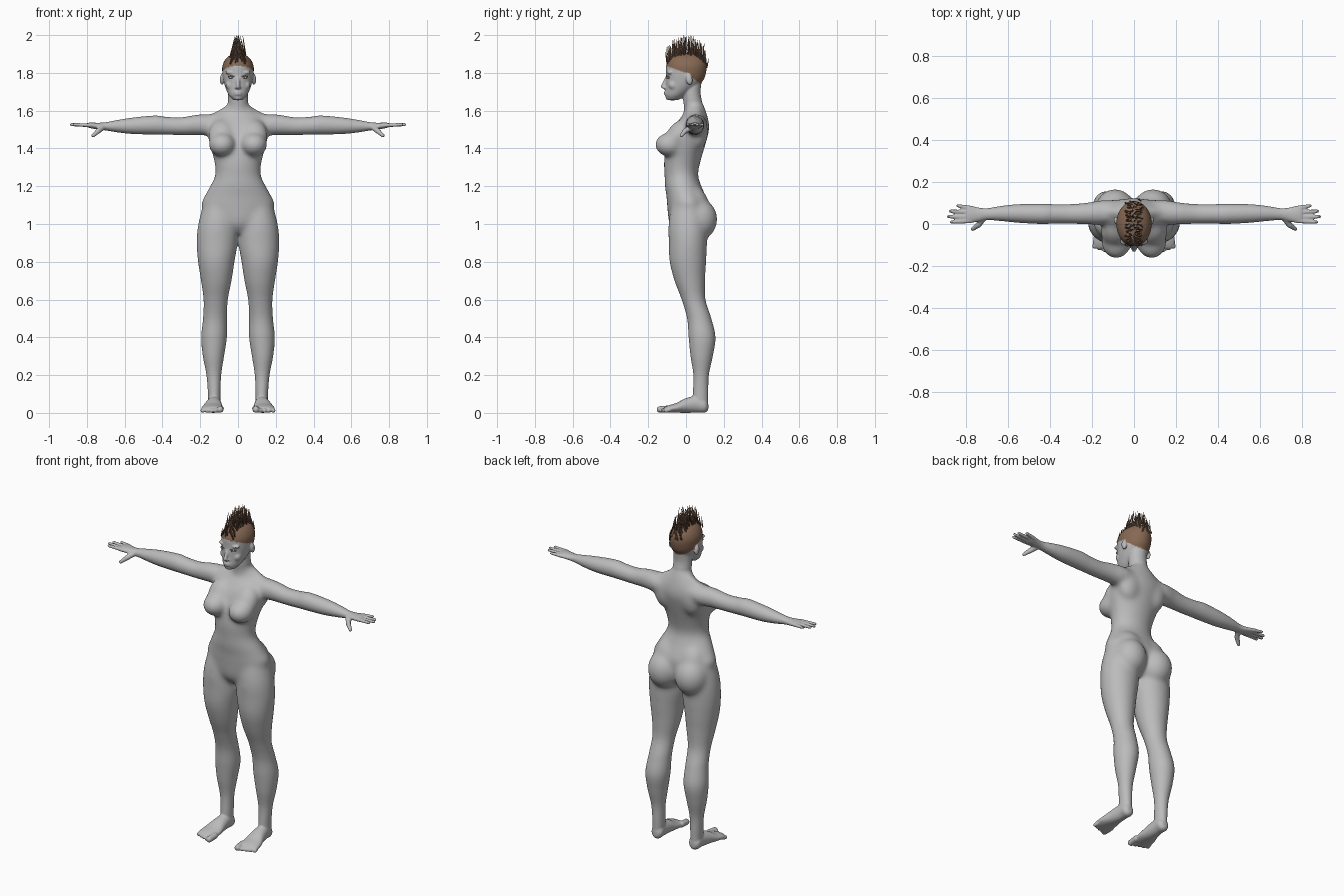
import bpy, bmesh, math, random
from mathutils import Vector, Matrix

if "Cube" in bpy.data.objects:
    bpy.data.objects.remove(bpy.data.objects["Cube"], do_unlink=True)


def material(name, colour):
    mat = bpy.data.materials.new(name)
    mat.use_nodes = True
    mat.diffuse_color = (*colour, 1)
    mat.node_tree.nodes["Principled BSDF"].inputs["Base Color"].default_value = (*colour, 1)
    return mat


skin = material("grey skin", (.5, .5, .5))
brown = material("brown hair", (.24, .14, .088))
eye_white = material("eye", (.55, .55, .53))


def blend(a, b, c, d, t):
    """Catmull-Rom value between b and c."""
    return b + .5 * t * (c - a + t * (2 * a - 5 * b + 4 * c - d + t * (3 * (b - c) + d - a)))


def loft(bm, axis, rows, sides=32, steps=5):
    """Smooth closed tube; each row is position, two centre values, two radii."""
    others = [i for i in range(3) if i != axis]
    stations = []
    for i in range(len(rows) - 1):
        quad = [rows[max(i - 1, 0)], rows[i], rows[i + 1], rows[min(i + 2, len(rows) - 1)]]
        for s in range(steps):
            stations.append([blend(*vals, s / steps) for vals in zip(*quad)])
    stations.append(rows[-1])
    rings = []
    for pos, u, v, ru, rv in stations:
        ring = []
        for k in range(sides):
            angle = math.tau * k / sides
            co = [0, 0, 0]
            co[axis] = pos
            co[others[0]] = u + ru * math.cos(angle)
            co[others[1]] = v + rv * math.sin(angle)
            ring.append(bm.verts.new(co))
        rings.append(ring)
    for low, high in zip(rings, rings[1:]):
        for k in range(sides):
            n = (k + 1) % sides
            bm.faces.new((low[k], low[n], high[n], high[k]))
    bm.faces.new(rings[0])
    bm.faces.new(rings[-1])


def ellipsoid(bm, centre, radii, tilt=0):
    place = Matrix.Translation(centre) @ Matrix.Rotation(tilt, 4, 'X') @ Matrix.Diagonal((*radii, 1))
    bmesh.ops.create_uvsphere(bm, u_segments=24, v_segments=16, radius=1, matrix=place)


def taper(bm, start, end, r_start, r_end, sides=12, rounded=True):
    """Tapered rod between two points, with round ends if asked."""
    start, end = Vector(start), Vector(end)
    line = end - start
    place = Matrix.Translation((start + end) / 2) @ line.to_track_quat('Z', 'Y').to_matrix().to_4x4()
    bmesh.ops.create_cone(bm, cap_ends=True, segments=sides, radius1=r_start,
                          radius2=r_end, depth=line.length, matrix=place)
    if rounded:
        ellipsoid(bm, start, [r_start] * 3)
        ellipsoid(bm, end, [r_end] * 3)


def mirror(bm):
    copy = bmesh.ops.duplicate(bm, geom=bm.verts[:] + bm.edges[:] + bm.faces[:])
    for item in copy["geom"]:
        if isinstance(item, bmesh.types.BMVert):
            item.co.x *= -1


def finish(name, bm, mats):
    bmesh.ops.recalc_face_normals(bm, faces=bm.faces)
    mesh = bpy.data.meshes.new(name)
    bm.to_mesh(mesh)
    bm.free()
    for mat in mats:
        mesh.materials.append(mat)
    for poly in mesh.polygons:
        poly.use_smooth = True
    obj = bpy.data.objects.new(name, mesh)
    bpy.context.collection.objects.link(obj)
    return obj


body = bmesh.new()

# Leg
loft(body, 2, [(1.12, .095, .01, .085, .085), (1, .108, .01, .103, .103), (.9, .111, .01, .109, .102),
               (.8, .115, .01, .097, .097), (.7, .115, .02, .081, .081), (.6, .118, .04, .064, .063),
               (.5, .122, .07, .063, .064), (.4, .127, .085, .068, .071), (.3, .13, .083, .056, .059),
               (.2, .128, .08, .039, .041), (.1, .126, .077, .033, .041), (.04, .126, .075, .032, .042)])
# Foot and toes
loft(body, 1, [(.118, .125, .034, .015, .02), (.1, .125, .039, .034, .038), (.06, .126, .046, .036, .045),
               (0, .13, .039, .045, .039), (-.05, .135, .027, .056, .026), (-.09, .138, .021, .057, .02),
               (-.115, .138, .016, .048, .014)])
for i in range(5):
    size = .018 if i == 0 else .012
    x = .092 + .023 * i
    taper(body, (x, -.09, size + .004), (x + .003, -.138 + .008 * i, size), size, size)

# Hip, buttock and chest masses
ellipsoid(body, (.09, .068, 1.025), (.096, .099, .11))
ellipsoid(body, (.075, .045, 1.09), (.09, .08, .12), .2)
ellipsoid(body, (.084, -.086, 1.42), (.072, .079, .064))
ellipsoid(body, (.084, -.045, 1.465), (.074, .06, .1), -.55)
# Shoulder blade, collar bone and neck slope
ellipsoid(body, (.085, .062, 1.49), (.075, .055, .1))
taper(body, (.015, -.01, 1.572), (.14, .03, 1.57), .008, .012)
taper(body, (.03, .058, 1.617), (.14, .055, 1.55), .026, .03)

# Arm and palm
loft(body, 0, [(.08, .06, 1.53, .05, .04), (.15, .055, 1.525, .06, .056), (.22, .05, 1.525, .053, .055),
               (.3, .048, 1.518, .047, .047), (.38, .048, 1.52, .046, .047), (.44, .048, 1.524, .048, .05),
               (.55, .05, 1.52, .044, .044), (.63, .05, 1.518, .036, .034), (.7, .047, 1.517, .028, .022),
               (.74, .045, 1.518, .034, .018), (.78, .046, 1.522, .042, .015), (.797, .046, 1.524, .038, .011)])
# Fingers and thumb
for i, reach in enumerate((.868, .882, .872, .838)):
    taper(body, (.78, .014 + .021 * i, 1.522), (reach, .009 + .026 * i, 1.526), .011, .0085)
taper(body, (.715, .03, 1.512), (.74, -.005, 1.492), .016, .014)
taper(body, (.74, -.005, 1.492), (.767, -.024, 1.468), .014, .01)

# Ear, brow and cheek
ellipsoid(body, (.085, .017, 1.765), (.011, .018, .03), .2)
ellipsoid(body, (.036, -.084, 1.802), (.032, .018, .01))
ellipsoid(body, (.042, -.066, 1.735), (.024, .027, .026))
mirror(body)

# Torso, neck and head
loft(body, 2, [(.95, 0, .01, .05, .06), (1, 0, .01, .15, .098), (1.1, 0, .01, .194, .11),
               (1.15, 0, 0, .176, .104), (1.2, 0, -.015, .149, .097), (1.26, 0, -.025, .121, .089),
               (1.33, 0, -.02, .126, .097), (1.42, 0, 0, .15, .103), (1.5, 0, .025, .165, .098),
               (1.55, 0, .04, .15, .079), (1.59, 0, .05, .1, .058), (1.63, 0, .045, .06, .05)])
loft(body, 2, [(1.57, 0, .045, .062, .058), (1.61, 0, .042, .056, .054), (1.65, 0, .035, .053, .05),
               (1.7, 0, .03, .052, .047), (1.77, 0, .035, .05, .05)])
loft(body, 2, [(1.655, 0, -.07, .023, .026), (1.68, 0, -.055, .047, .055), (1.72, 0, -.028, .066, .08),
               (1.76, 0, -.008, .077, .099), (1.8, 0, 0, .083, .106), (1.84, 0, .002, .082, .107),
               (1.875, 0, .003, .064, .094), (1.897, 0, .003, .035, .06), (1.905, 0, .005, .008, .012)])
# Nose, lips and chin
taper(body, (0, -.098, 1.78), (0, -.123, 1.728), .009, .011)
ellipsoid(body, (0, -.112, 1.722), (.018, .014, .008))
for z in (1.687, 1.698):
    ellipsoid(body, (0, -.105, z), (.022, .012, .006))
ellipsoid(body, (0, -.088, 1.668), (.024, .02, .014))

# Fuse the parts into one soft skin
figure = finish("body", body, [skin, brown])
fuse = figure.modifiers.new("fuse", 'REMESH')
fuse.mode = 'VOXEL'
fuse.voxel_size = .0052
soften = figure.modifiers.new("soften", 'SMOOTH')
soften.factor = .5
soften.iterations = 4
graph = bpy.context.evaluated_depsgraph_get()
fused = bpy.data.meshes.new_from_object(figure.evaluated_get(graph))
figure.modifiers.clear()
figure.data = fused
# Melt the muscle masses of the trunk together, fading out down the thighs and arms
melt = bmesh.new()
melt.from_mesh(fused)
passes = 54
for i in range(passes):
    fade = i / passes
    trunk = [v for v in melt.verts
             if abs(v.co.x) < .34 - .14 * fade and .65 + .25 * fade < v.co.z < 1.66 - .04 * fade]
    bmesh.ops.smooth_vert(melt, verts=trunk, factor=.5, use_axis_x=True, use_axis_y=True, use_axis_z=True)
melt.to_mesh(fused)
melt.free()
fused.materials.clear()
for mat in (skin, brown):
    fused.materials.append(mat)
# Cropped hair above a hairline that drops towards the nape
for poly in fused.polygons:
    x, y, z = poly.center
    line = 1.8 - (.35 if y < 0 else .75) * y
    ear = abs(x) > .082 and z < 1.8 and y < .038
    poly.material_index = int(z > line and not ear)
    poly.use_smooth = True

# Eyes and lashes
eyes = bmesh.new()
ellipsoid(eyes, (.034, -.092, 1.776), (.016, .011, .007))
mirror(eyes)
finish("eyes", eyes, [eye_white])
irises = bmesh.new()
ellipsoid(irises, (.033, -.1005, 1.776), (.0055, .004, .0055))
mirror(irises)
finish("irises", irises, [brown])
lashes = bmesh.new()
taper(lashes, (.019, -.103, 1.781), (.034, -.104, 1.785), .0015, .002, 6)
taper(lashes, (.034, -.104, 1.785), (.052, -.091, 1.78), .002, .0015, 6)
mirror(lashes)
finish("eyelashes", lashes, [brown])

# Crest of upright spikes along the middle of the scalp
random.seed(4)
crest = bmesh.new()
rows = 20
for i in range(rows):
    for x in (-.036, -.018, 0, .018, .036):
        y = -.096 + .2 * i / (rows - 1) + random.uniform(-.006, .006)
        arch = math.sqrt(max(0, 1 - (y / .118) ** 2))
        base = Vector((x + random.uniform(-.006, .006), y, 1.795 + .105 * arch - 4 * x * x))
        height = random.uniform(.55, 1) * (.065 + .04 * arch)
        tip = base + Vector((-x * random.uniform(.3, 1), random.uniform(-.012, .012), height))
        tip.z = min(tip.z, 2)
        taper(crest, base, tip, .0045, .001, 5, False)
finish("hair_crest", crest, [brown])
